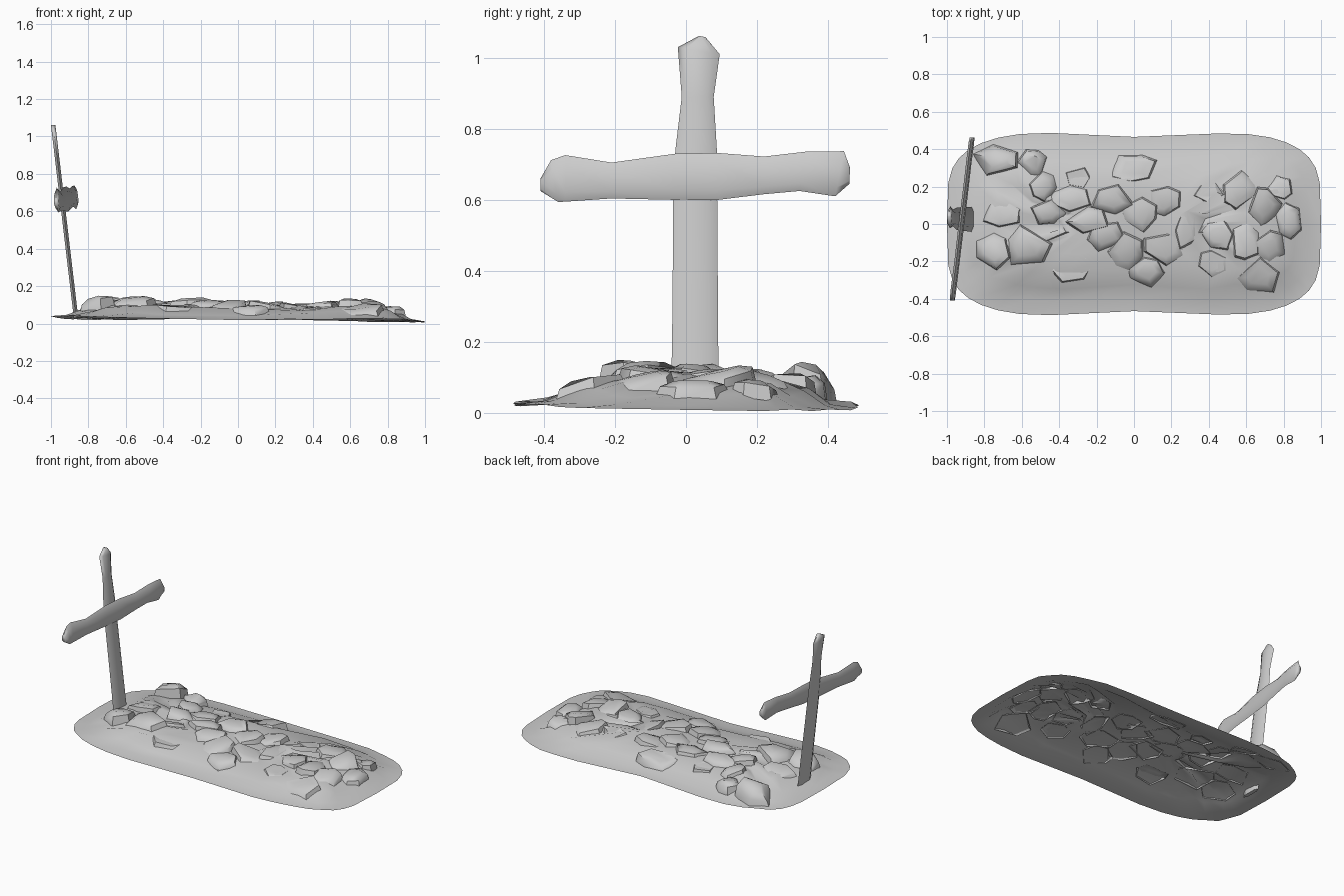
import bpy, bmesh, math, random
from mathutils import Vector
from mathutils.bvhtree import BVHTree

if "Cube" in bpy.data.objects:
    bpy.data.objects.remove(bpy.data.objects["Cube"])

random.seed(7)


def finish(bm, name, angle):
    mesh = bpy.data.meshes.new(name)
    bm.normal_update()
    bm.to_mesh(mesh)
    bm.free()
    ob = bpy.data.objects.new(name, mesh)
    bpy.context.collection.objects.link(ob)
    bpy.ops.object.select_all(action='DESELECT')
    ob.select_set(True)
    bpy.context.view_layer.objects.active = ob
    bpy.ops.object.shade_smooth_by_angle(angle=math.radians(angle))
    return ob


def bridge(bm, lo, hi):
    n = len(lo)
    for i in range(n):
        j = (i + 1) % n
        bm.faces.new((lo[i], lo[j], hi[j], hi[i]))


# Earth mound: open sheet of rounded-rectangle rings (half length, half width, height, jitter)
RINGS = [(1.0, 0.48, 0.0, 0.004), (0.93, 0.405, 0.006, 0.004), (0.86, 0.335, 0.036, 0.014),
         (0.76, 0.25, 0.066, 0.016), (0.60, 0.15, 0.074, 0.016), (0.40, 0.06, 0.078, 0.014)]
N = 36


def edge_height(x, y):
    return 0.024 - 0.008 * x + 0.008 * math.sin(4 * x + 3 * y)


bm = bmesh.new()
prev = None
for k, (a, b, h, jit) in enumerate(RINGS):
    ring = []
    for i in range(N):
        t = 2 * math.pi * i / N
        c, s = math.cos(t), math.sin(t)
        x = a * math.copysign(abs(c) ** 0.46, c)
        y = b * math.copysign(abs(s) ** 0.44, s)
        y *= 1 + 0.03 * math.cos(5 * x + 3.0)
        if k > 1:
            x += random.uniform(-0.015, 0.015)
            y += random.uniform(-0.015, 0.015)
        sag = 1 - 0.22 * math.exp(-((x - 0.22) / 0.22) ** 2)
        z = edge_height(x, y) + h * sag + random.uniform(-jit, jit)
        ring.append(bm.verts.new((x, y, max(z, 0.002))))
    if prev:
        bridge(bm, prev, ring)
    prev = ring
bm.faces.new(prev)
bmesh.ops.triangulate(bm, faces=[f for f in bm.faces if len(f.verts) > 4])
tree = BVHTree.FromBMesh(bm)
finish(bm, "earth_mound", 70)

# Stones: low, tilted, open-bottomed caps (x, y, radius x, radius y, top height)
STONES = [
    (-.73, .35, .13, .09, .125), (-.54, .33, .08, .08, .10), (-.48, .20, .08, .09, .115),
    (-.76, -.14, .11, .10, .135), (-.57, -.12, .13, .13, .14), (-.70, .05, .11, .08, .115),
    (-.33, .14, .13, .07, .12), (-.46, .06, .11, .07, .13), (-.24, .02, .12, .08, .135),
    (-.15, -.07, .11, .09, .12), (-.12, .13, .12, .09, .12), (.0, .30, .13, .09, .095),
    (-.04, -.15, .11, .11, .115), (.17, -.13, .13, .09, .105), (.07, -.25, .11, .09, .095),
    (.16, .12, .11, .09, .105), (.28, -.03, .07, .12, .105), (.57, .18, .11, .10, .11),
    (.70, .10, .09, .11, .12), (.78, .19, .07, .07, .085), (.83, .02, .08, .12, .09),
    (.45, -.06, .09, .09, .115), (.60, -.09, .09, .12, .125), (.67, -.28, .12, .10, .09),
    (.03, .05, .11, .09, .115), (.42, -.21, .09, .08, .085), (-.34, -.24, .12, .08, .085),
    (-.30, .25, .08, .06, .085), (.40, .17, .08, .08, .09), (.72, -.12, .09, .10, .11),
]
for n, (cx, cy, rx, ry, top) in enumerate(STONES):
    bm = bmesh.new()
    sides = random.choice((5, 6, 6))
    turn = random.uniform(0, 6.28)
    tx, ty = random.uniform(-.22, .22), random.uniform(-.22, .22)
    angs = [turn + 2 * math.pi * (i + random.uniform(-.25, .25)) / sides for i in range(sides)]
    rads = [random.uniform(.85, 1.12) for _ in range(sides)]
    base, mid, cap = [], [], []
    for t, r in zip(angs, rads):
        dx, dy = rx * r * math.cos(t), ry * r * math.sin(t)
        hit = tree.ray_cast(Vector((cx + dx, cy + dy, 1)), Vector((0, 0, -1)))[0]
        g = hit.z if hit else 0.03
        tilt = tx * dx + ty * dy
        base.append(bm.verts.new((cx + dx, cy + dy, g - 0.006)))
        mid.append(bm.verts.new((cx + dx * .88, cy + dy * .88,
                                 max(g + .001, g + (top - g) * .6 + tilt))))
        cap.append(bm.verts.new((cx + dx * .5, cy + dy * .5, top + tilt * .6)))
    bridge(bm, base, mid)
    bridge(bm, mid, cap)
    bm.faces.new(cap)
    finish(bm, f"stone_{n + 1:02d}", 45)


# Rough planks: six-sided lens sections along the length (position, low side, high side)
def plank(name, stations, thick, place):
    bm = bmesh.new()
    prev = first = None
    for p0, p1, lo, hi in stations:
        m, w = (lo + hi) / 2, (hi - lo) / 2
        sec = []
        for u, v in ((-1, 0), (-.6, -1), (.6, -1), (1, 0), (.6, 1), (-.6, 1)):
            along = p0 + (p1 - p0) * (u + 1) / 2
            sec.append(bm.verts.new(place(along, m + u * w, v * thick / 2)))
        if prev:
            bridge(bm, prev, sec)
        first = first or sec
        prev = sec
    bm.faces.new(first[::-1])
    bm.faces.new(prev)
    bmesh.ops.recalc_face_normals(bm, faces=bm.faces)
    return finish(bm, name, 80)


# Upright post, leaning towards -x
plank("upright_post",
      [(.03, .03, -.042, .092), (.30, .30, -.038, .09), (.60, .60, -.036, .088),
       (.74, .74, -.03, .087), (.89, .89, -.012, .078), (1.03, 1.01, -.023, .095),
       (1.062, 1.058, .037, .055)],
      .024, lambda z, y, d: (-.867 - .121 * (z - .04) / 1.02 + d, y, z))

# Crossbar, fixed on the inner side of the post and turned about z
plank("crossbar",
      [(-.41, -.41, .625, .66), (-.36, -.38, .594, .712), (-.34, -.34, .595, .726),
       (-.21, -.21, .604, .705), (-.03, -.03, .60, .73), (.09, .09, .60, .732),
       (.22, .22, .616, .722), (.32, .34, .625, .736), (.42, .445, .61, .737),
       (.46, .462, .645, .69)],
      .024, lambda y, z, d: (-.919 + .123 * (y - .03) + d - .08 * (z - .67), y, z))
